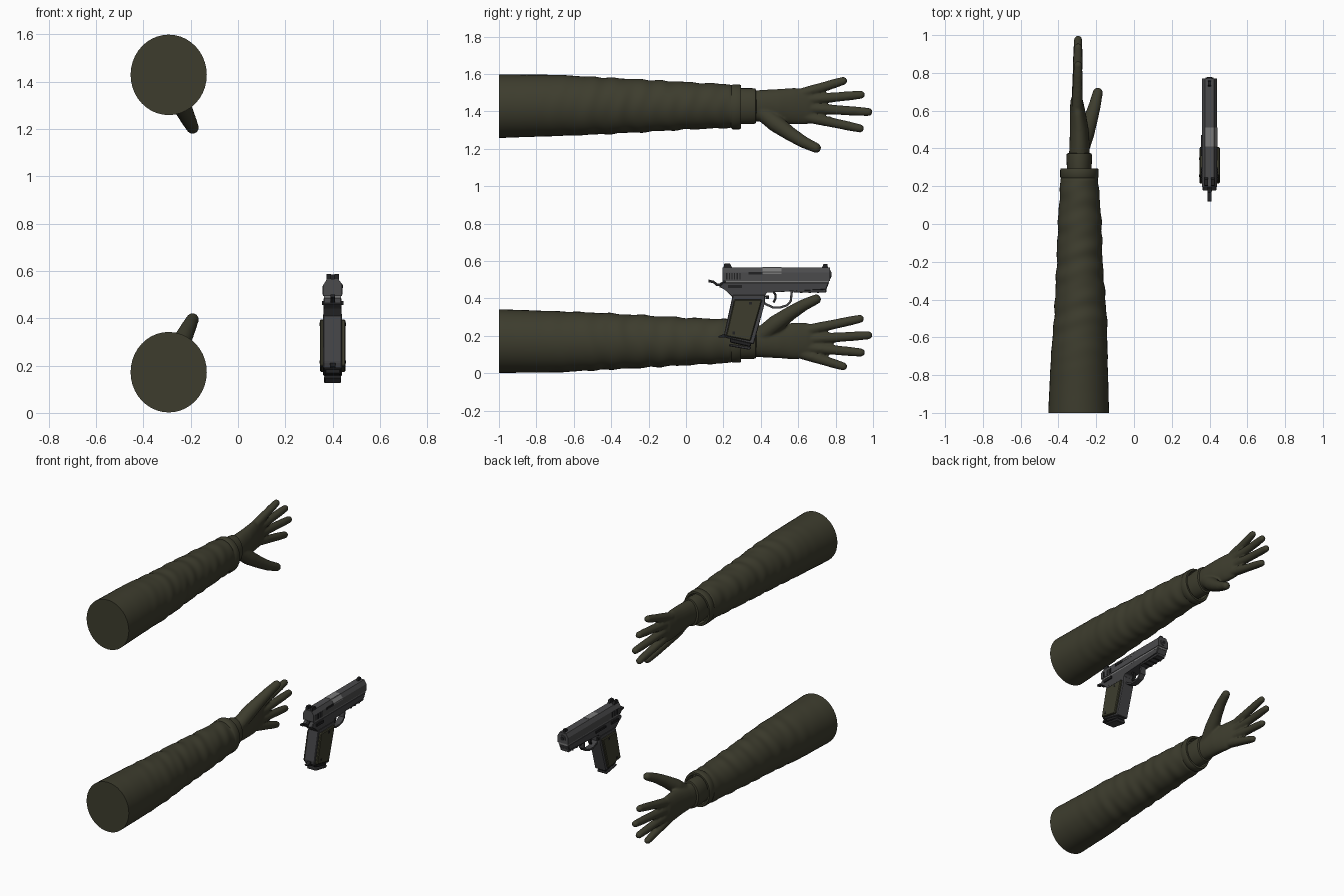
import bpy, bmesh, math
from mathutils import Vector

cube = bpy.data.objects.get("Cube")
if cube:
    bpy.data.objects.remove(cube, do_unlink=True)


def material(name, r, g, b):
    m = bpy.data.materials.new(name)
    m.use_nodes = True
    m.diffuse_color = (r, g, b, 1)
    m.node_tree.nodes["Principled BSDF"].inputs["Base Color"].default_value = (r, g, b, 1)
    return m


OLIVE = material("olive cloth", 0.047, 0.046, 0.027)
STEEL = material("dark steel", 0.07, 0.07, 0.073)
FRAME = material("frame grey", 0.055, 0.055, 0.058)
BRIGHT = material("bright steel", 0.19, 0.19, 0.19)
BLACK = material("black steel", 0.015, 0.015, 0.016)


def finish(name, bm, mat, smooth=True, angle=40):
    bmesh.ops.recalc_face_normals(bm, faces=bm.faces)
    me = bpy.data.meshes.new(name)
    bm.to_mesh(me)
    bm.free()
    me.materials.append(mat)
    ob = bpy.data.objects.new(name, me)
    bpy.context.collection.objects.link(ob)
    if smooth:
        bpy.ops.object.select_all(action='DESELECT')
        ob.select_set(True)
        bpy.context.view_layer.objects.active = ob
        bpy.ops.object.shade_smooth_by_angle(angle=math.radians(angle))
    return ob


def loft(bm, rings):
    """Bridge successive closed rings of points and cap both ends."""
    loops = [[bm.verts.new(p) for p in ring] for ring in rings]
    n = len(loops[0])
    for a, b in zip(loops, loops[1:]):
        for i in range(n):
            j = (i + 1) % n
            bm.faces.new((a[i], a[j], b[j], b[i]))
    bm.faces.new(loops[0])
    bm.faces.new(loops[-1])


def interp(table, y):
    for a, b in zip(table, table[1:]):
        if y <= b[0]:
            t = (y - a[0]) / (b[0] - a[0])
            return [p + (q - p) * t for p, q in zip(a[1:], b[1:])]
    return table[-1][1:]


def oval(x, y, z, rx, rz, n=40, fold=0):
    ring = []
    for i in range(n):
        a = math.tau * i / n
        w = math.sin(44 * y + 1.6 * math.sin(a + 5 * y)) + 0.6 * math.sin(71 * y + 2 * math.cos(a * 2 + 1))
        k = 1 + fold * w
        ring.append((x + rx * k * math.cos(a), y, z + rz * k * math.sin(a)))
    return ring


def tube(bm, points):
    """Round-ended tapered limb through (x, y, z, radius) points."""
    rows = [(Vector(p[:3]), p[3]) for p in points]
    rings = []
    for i, (c, r) in enumerate(rows):
        d = (rows[min(i + 1, len(rows) - 1)][0] - rows[max(i - 1, 0)][0]).normalized()
        u = d.cross(Vector((1, 0, 0))).normalized()
        v = d.cross(u)
        last = i == len(rows) - 1
        for s in ((0, 0.3, 0.6, 0.8, 0.93, 0.99) if last else (0,)):
            q = r * math.sqrt(1 - s * s)
            rings.append([c + d * r * s + (u * math.cos(k * math.tau / 14) + v * math.sin(k * math.tau / 14)) * q
                          for k in range(14)])
    loft(bm, rings)


def mirror_z(bm):
    for v in bm.verts:
        v.co.z = 1.6 - v.co.z


# sleeve stations: y, centre x, centre z, radius x, radius z
SLEEVE = [(-1, -0.293, 1.428, 0.161, 0.170), (-0.7, -0.290, 1.432, 0.150, 0.164),
          (-0.5, -0.283, 1.430, 0.140, 0.155), (-0.2, -0.288, 1.430, 0.121, 0.139),
          (0, -0.287, 1.430, 0.116, 0.127), (0.24, -0.289, 1.428, 0.099, 0.116)]
# knuckle base and tip of each finger: y, z, y, z
FINGERS = [(0.60, 1.490, 0.84, 1.563), (0.62, 1.460, 0.935, 1.489),
           (0.62, 1.420, 0.975, 1.397), (0.62, 1.375, 0.93, 1.309)]


def make_arm(side, flip):
    # wrinkled sleeve with a hollow cuff
    bm = bmesh.new()
    rings = []
    for i in range(101):
        y = -1 + 1.24 * i / 100
        fade = min(1, max(0.05, (y + 0.85) / 0.5))
        x, z, rx, rz = interp(SLEEVE, y)
        rings.append(oval(x, y, z, rx, rz, fold=0.017 * fade))
    for y, g in ((0.243, 1.02), (0.25, 1.06), (0.285, 1.06), (0.295, 1.02), (0.295, 0.90), (0.25, 0.84)):
        rings.append(oval(-0.289, y, 1.424, 0.096 * g, 0.113 * g))
    loft(bm, rings)
    if flip:
        mirror_z(bm)
    finish(side + "_sleeve", bm, OLIVE, angle=50)

    # glove cuff
    bm = bmesh.new()
    loft(bm, [oval(-0.290, y, 1.428, rx, rz, 28) for y, rx, rz in
              ((0.24, 0.062, 0.09), (0.29, 0.065, 0.096), (0.355, 0.068, 0.096),
               (0.372, 0.066, 0.093), (0.378, 0.05, 0.07))])
    if flip:
        mirror_z(bm)
    finish(side + "_glove_cuff", bm, OLIVE)

    # hand: palm, fingers and thumb fused into one skin
    bm = bmesh.new()
    loft(bm, [oval(x, y, z, rx, rz, 28) for y, x, z, rx, rz in
              ((0.34, -0.290, 1.428, 0.056, 0.082), (0.42, -0.288, 1.430, 0.053, 0.086),
               (0.50, -0.290, 1.428, 0.050, 0.092), (0.58, -0.297, 1.428, 0.043, 0.098),
               (0.65, -0.303, 1.425, 0.034, 0.094), (0.69, -0.303, 1.423, 0.020, 0.075))])
    for y0, z0, y1, z1 in FINGERS:
        tube(bm, [(-0.302 + 0.006 * t, y0 + (y1 - y0) * t, z0 + (z1 - z0) * t, r)
                  for t, r in ((0, 0.029), (0.3, 0.028), (0.6, 0.0255), (0.8, 0.025), (1, 0.022))])
    tube(bm, [(-0.280, 0.40, 1.400, 0.045), (-0.256, 0.48, 1.335, 0.047), (-0.228, 0.56, 1.278, 0.038),
              (-0.207, 0.63, 1.235, 0.032), (-0.192, 0.695, 1.205, 0.027)])
    if flip:
        mirror_z(bm)
    hand = finish(side + "_hand", bm, OLIVE)
    remesh = hand.modifiers.new("fuse", 'REMESH')
    remesh.mode = 'VOXEL'
    remesh.voxel_size = 0.007
    remesh.use_smooth_shade = True
    soft = hand.modifiers.new("soften", 'SMOOTH')
    soft.factor, soft.iterations = 0.5, 4


make_arm("upper", False)
make_arm("lower", True)

# ---- pistol, pointing to +y ----
PX = 0.40


def prism(name, outline, half, mat, bevel=0.004, x=PX):
    """Side outline of (y, z) points extruded across x."""
    bm = bmesh.new()
    loft(bm, [[(x + s * half, y, z) for y, z in outline] for s in (-1, 1)])
    if bevel:
        bmesh.ops.bevel(bm, geom=bm.edges[:], offset=bevel, segments=1, affect='EDGES')
    return finish(name, bm, mat, smooth=False)


def block(name, y0, y1, z0, z1, half, mat, bevel=0.003, x=PX):
    return prism(name, [(y0, z0), (y1, z0), (y1, z1), (y0, z1)], half, mat, bevel, x)


def barrel(name, y0, y1, z, r, mat):
    bm = bmesh.new()
    loft(bm, [oval(PX, y, z, r, r, 20) for y in (y0, y1)])
    finish(name, bm, mat)


# slide with chamfered top, muzzle and sights
bm = bmesh.new()
section = [(-0.040, 0.494), (0.040, 0.494), (0.040, 0.540), (0.024, 0.566), (-0.024, 0.566), (-0.040, 0.540)]
loft(bm, [[(PX + x, y, z) for x, z in section] for y in (0.195, 0.77)])
finish("slide", bm, STEEL, smooth=False)
barrel("barrel_muzzle", 0.74, 0.776, 0.528, 0.022, STEEL)
barrel("barrel_bore", 0.76, 0.778, 0.528, 0.013, BLACK)
prism("front_sight", [(0.725, 0.56), (0.76, 0.56), (0.755, 0.584), (0.735, 0.584)], 0.008, BLACK, 0)
for s in (-1, 1):
    prism("rear_sight", [(0.20, 0.56), (0.25, 0.56), (0.235, 0.586), (0.205, 0.586)], 0.009, BLACK, 0, PX + s * 0.017)
    for i in range(6):
        block("slide_serration", 0.215 + i * 0.014, 0.221 + i * 0.014, 0.50, 0.536, 0.002, BLACK, 0, PX + s * 0.040)

# ejection port wraps over the top and one side
block("ejection_port_top", 0.41, 0.51, 0.56, 0.568, 0.023, BRIGHT, 0)
bm = bmesh.new()
loft(bm, [[(PX + x, y, z) for x, z in ((0.022, 0.568), (0.042, 0.541), (0.042, 0.532), (0.036, 0.532), (0.018, 0.562))]
          for y in (0.41, 0.51)])
finish("ejection_port_side", bm, BRIGHT, smooth=False)
block("extractor", 0.335, 0.41, 0.528, 0.542, 0.003, BLACK, 0, PX + 0.040)

# bright slide rail, frame, dust cover and accessory rail
block("slide_rail", 0.21, 0.765, 0.480, 0.496, 0.036, BRIGHT, 0)
prism("frame", [(0.175, 0.462), (0.215, 0.445), (0.255, 0.40), (0.41, 0.395), (0.43, 0.435),
                (0.75, 0.447), (0.765, 0.486), (0.20, 0.486)], 0.038, FRAME)
block("accessory_rail", 0.575, 0.75, 0.431, 0.452, 0.032, FRAME)
for i in range(3):
    block("rail_slot", 0.61 + i * 0.045, 0.622 + i * 0.045, 0.429, 0.436, 0.033, BLACK, 0)

# grip core, olive side panels and magazine base
prism("grip", [(0.25, 0.42), (0.425, 0.42), (0.42, 0.37), (0.362, 0.155), (0.21, 0.19), (0.205, 0.215)], 0.040, FRAME)
for s in (-1, 1):
    prism("grip_panel", [(0.258, 0.395), (0.408, 0.395), (0.345, 0.172), (0.213, 0.198)], 0.010, OLIVE, 0.005, PX + s * 0.044)
    for y, z in ((0.345, 0.375), (0.255, 0.215)):
        block("grip_screw", y - 0.007, y + 0.007, z - 0.007, z + 0.007, 0.002, BLACK, 0, PX + s * 0.054)
prism("magazine", [(0.235, 0.20), (0.355, 0.18), (0.345, 0.140), (0.235, 0.165)], 0.032, BLACK)
prism("magazine_base", [(0.232, 0.158), (0.350, 0.140), (0.342, 0.125), (0.228, 0.145)], 0.036, FRAME)
prism("grip_heel", [(0.215, 0.215), (0.215, 0.192), (0.175, 0.190), (0.172, 0.197)], 0.012, BLACK, 0)

# trigger guard, trigger and hammer as swept strips


def strip(name, path, thick, half, mat):
    pts = [Vector(p) for p in path]
    outer, inner = [], []
    for i, p in enumerate(pts):
        d = (pts[min(i + 1, len(pts) - 1)] - pts[max(i - 1, 0)]).normalized()
        n = Vector((-d.y, d.x)) * thick / 2
        outer.append(p + n)
        inner.append(p - n)
    bm = bmesh.new()
    rows = [[bm.verts.new((PX + s * half, q.x, q.y)) for q in side] for s, side in
            ((-1, outer), (1, outer), (1, inner), (-1, inner))]
    for a, b in zip(rows, rows[1:] + rows[:1]):
        for i in range(len(pts) - 1):
            bm.faces.new((a[i], a[i + 1], b[i + 1], b[i]))
    for e in (0, -1):
        bm.faces.new([r[e] for r in rows])
    finish(name, bm, mat, smooth=False)


strip("trigger_guard", [(0.405, 0.385), (0.43, 0.368), (0.465, 0.352), (0.505, 0.352), (0.54, 0.363),
                        (0.56, 0.385), (0.567, 0.45)], 0.012, 0.020, FRAME)
strip("trigger", [(0.465, 0.44), (0.478, 0.42), (0.479, 0.40), (0.468, 0.378)], 0.012, 0.010, BLACK)
strip("hammer", [(0.22, 0.50), (0.185, 0.475), (0.165, 0.472), (0.148, 0.488), (0.12, 0.494)], 0.014, 0.010, BLACK)

# small controls on both sides
for s in (-1, 1):
    block("safety_lever", 0.225, 0.30, 0.455, 0.472, 0.006, BLACK, 0, PX + s * 0.040)
block("slide_stop", 0.36, 0.47, 0.458, 0.472, 0.005, BLACK, 0, PX - 0.040)
block("magazine_release", 0.425, 0.445, 0.398, 0.415, 0.006, BLACK, 0, PX - 0.034)
